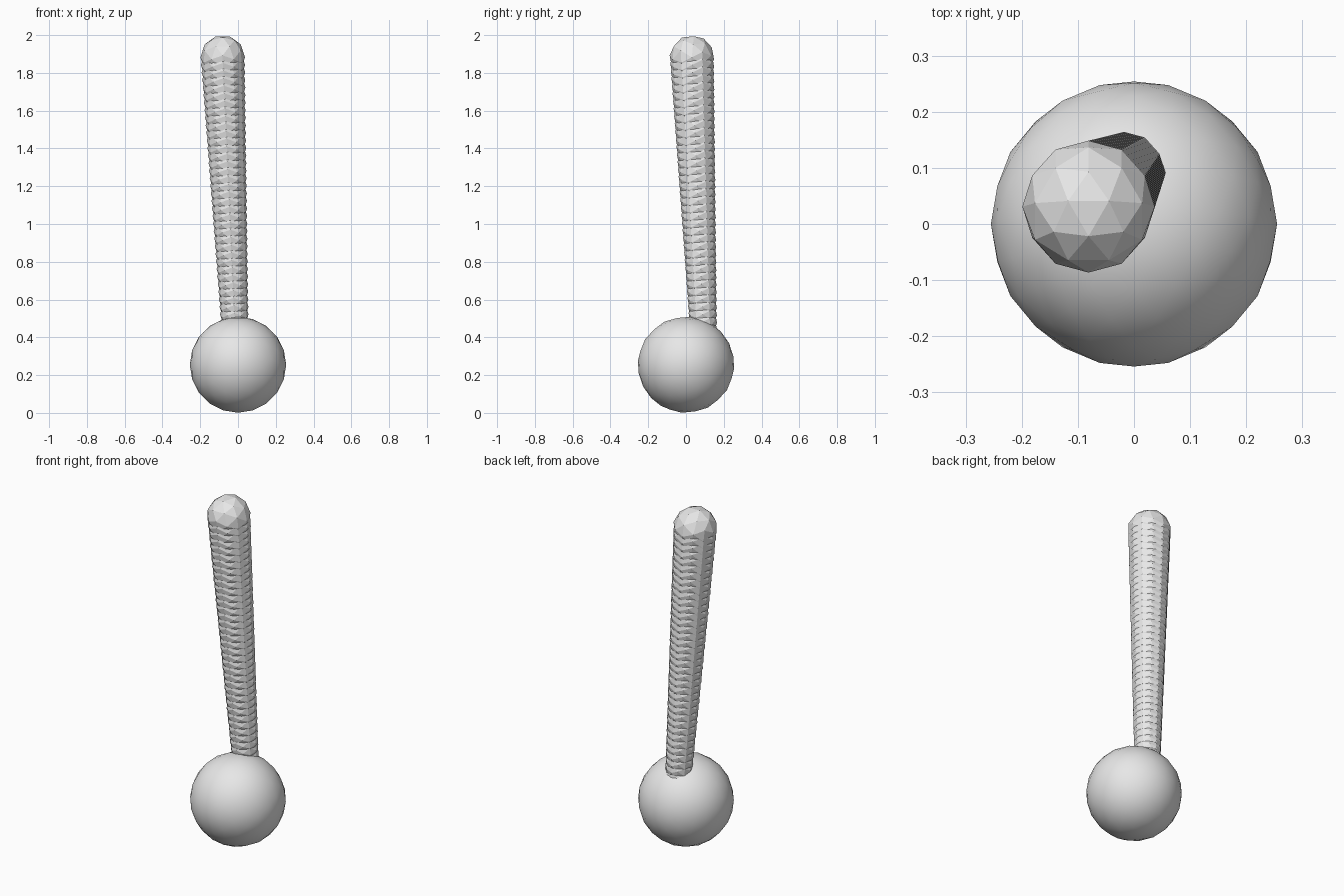
import bpy
import bmesh
from math import radians
from mathutils import Matrix, Vector

cube = bpy.data.objects.get("Cube")
if cube:
    bpy.data.objects.remove(cube, do_unlink=True)

# Single grey material
grey = bpy.data.materials.new("light_grey")
grey.use_nodes = True
colour = (0.8, 0.8, 0.8, 1)
grey.diffuse_color = colour
grey.node_tree.nodes["Principled BSDF"].inputs["Base Color"].default_value = colour

# Turns an icosphere so that an edge, not a corner, points up
EDGE_UP = Matrix.Rotation(radians(90), 4, "Z") @ Matrix.Rotation(radians(31.717), 4, "Y")


def add_ball(bm, centre, radius, detail):
    bmesh.ops.create_icosphere(bm, subdivisions=detail, radius=radius,
                               matrix=Matrix.Translation(centre) @ EDGE_UP)


def finish(bm, name, smooth):
    for face in bm.faces:
        face.smooth = smooth
    mesh = bpy.data.meshes.new(name)
    bm.to_mesh(mesh)
    bm.free()
    mesh.materials.append(grey)
    obj = bpy.data.objects.new(name, mesh)
    bpy.context.collection.objects.link(obj)
    return obj


# Smooth round base
bm = bmesh.new()
add_ball(bm, Vector((0, 0, 0.255)), 0.255, 3)
finish(bm, "base_ball", True)

# Leaning stem: a chain of overlapping faceted balls that grow upwards
BOTTOM, TOP = Vector((-0.016, 0.092, 0.442)), Vector((-0.081, 0.031, 1.882))
COUNT = 37
bm = bmesh.new()
for i in range(COUNT):
    t = i / (COUNT - 1)
    add_ball(bm, BOTTOM.lerp(TOP, t), 0.073 + t * 0.045, 2)
finish(bm, "stem_of_balls", False)
